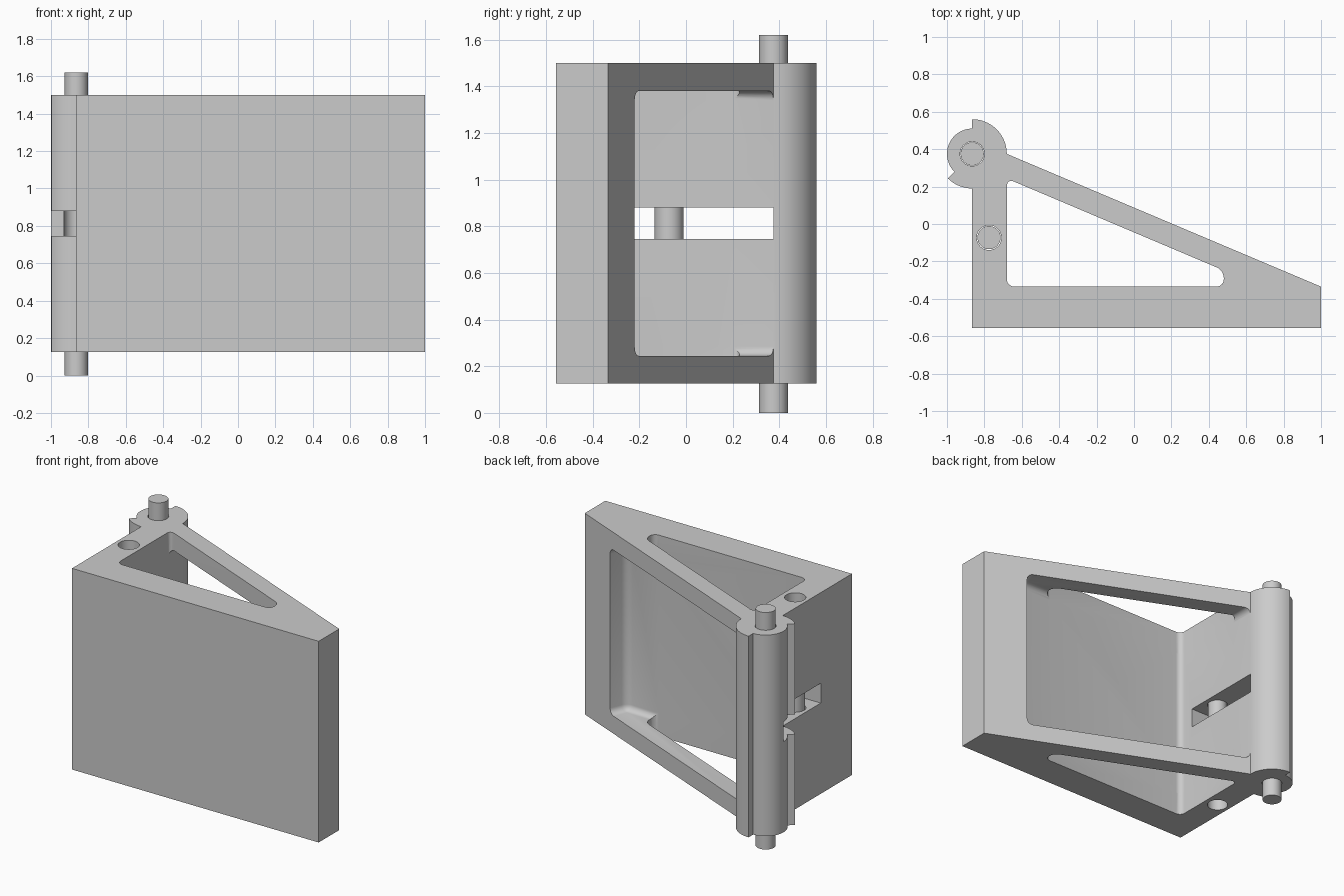
import bpy, bmesh, math

if "Cube" in bpy.data.objects:
    bpy.data.objects.remove(bpy.data.objects["Cube"], do_unlink=True)

grey = bpy.data.materials.new("plain grey")
grey.use_nodes = True
grey.diffuse_color = (0.6, 0.6, 0.6, 1)
grey.node_tree.nodes["Principled BSDF"].inputs["Base Color"].default_value = (0.6, 0.6, 0.6, 1)

BOTTOM, TOP = 0.125, 1.5
SLOT_LOW, SLOT_HIGH = 0.745, 0.88
HINGE = (-0.865, 0.375)
LOCK = (-0.775, -0.073)


def arc(centre, radius, start, end, steps):
    angles = [math.radians(start + (end - start) * i / steps) for i in range(steps + 1)]
    return [(centre[0] + radius * math.cos(a), centre[1] + radius * math.sin(a)) for a in angles]


def prism(name, outline, low, high, round_edge=None, radius=0.04):
    """Extrude a plan outline; round the edges chosen by round_edge."""
    bm = bmesh.new()
    face = bm.faces.new([bm.verts.new((x, y, low)) for x, y in outline])
    made = bmesh.ops.extrude_face_region(bm, geom=[face])["geom"]
    for v in made:
        if isinstance(v, bmesh.types.BMVert):
            v.co.z = high
    bmesh.ops.recalc_face_normals(bm, faces=bm.faces)
    if round_edge:
        edges = [e for e in bm.edges if round_edge(e)]
        bmesh.ops.bevel(bm, geom=edges, offset=radius, segments=6, profile=0.5, affect="EDGES")
    mesh = bpy.data.meshes.new(name)
    bm.to_mesh(mesh)
    bm.free()
    mesh.materials.append(grey)
    obj = bpy.data.objects.new(name, mesh)
    bpy.context.collection.objects.link(obj)
    return obj


def rod(name, centre, radius, low, high):
    return prism(name, arc(centre, radius, 0, 360, 48)[:-1], low, high)


def select(obj):
    bpy.ops.object.select_all(action="DESELECT")
    obj.select_set(True)
    bpy.context.view_layer.objects.active = obj


def cut(target, cutter):
    cutter.hide_render = True
    mod = target.modifiers.new("cut", "BOOLEAN")
    mod.operation, mod.solver, mod.object = "DIFFERENCE", "EXACT", cutter
    select(target)
    bpy.ops.object.modifier_apply(modifier=mod.name)
    bpy.data.objects.remove(cutter, do_unlink=True)


def vertical(e):
    return abs(e.verts[0].co.z - e.verts[1].co.z) > 0.1


# Wedge body with the stepped hinge barrel in one profile
outline = [(-0.865, -0.557), (1, -0.557), (1, -0.335)]
outline += arc(HINGE, 0.185, 0, 90, 16)
outline += arc(HINGE, 0.135, 90, 225, 24)
outline += arc(HINGE, 0.185, 225, 270, 8)
body = prism("wedge_body", outline, BOTTOM, TOP)

# Pocket opening through the sloped side, with rounded inner edges
pocket = [(0.768, -0.125), (0.68, -0.335), (-0.68, -0.335), (-0.68, 0.6)]


def inner(e):
    def outer(v):
        return v.co.y > 0.5 or v.co.x > 0.7
    return not all(outer(v) for v in e.verts)


cut(body, prism("pocket_cutter", pocket, 0.245, 1.38, inner))

# Triangular window through the top and bottom plates
window = [(-0.68, -0.335), (0.48, -0.335), (0.48, -0.248), (-0.68, 0.243)]
cut(body, prism("window_cutter", window, 0, 2, vertical))

# Bores for the two pins
cut(body, rod("hinge_bore", HINGE, 0.065, 0, 2))
cut(body, rod("lock_bore", LOCK, 0.066, 0, 2))

# Slot through the end wall and half of the barrel
slot = [(-1.1, -0.22), (-0.6, -0.22), (-0.6, 0.375), (-1.1, 0.375)]
cut(body, prism("slot_cutter", slot, SLOT_LOW, SLOT_HIGH))

# Hinge pins stand out above and below; the lock pin is recessed
parts = [
    body,
    rod("lower_hinge_pin", HINGE, 0.062, 0, SLOT_LOW),
    rod("upper_hinge_pin", HINGE, 0.062, SLOT_HIGH, 1.62),
    rod("lock_pin", LOCK, 0.062, BOTTOM + 0.12, TOP - 0.12),
]
for part in parts:
    select(part)
    bpy.ops.object.shade_smooth_by_angle(angle=math.radians(30))
